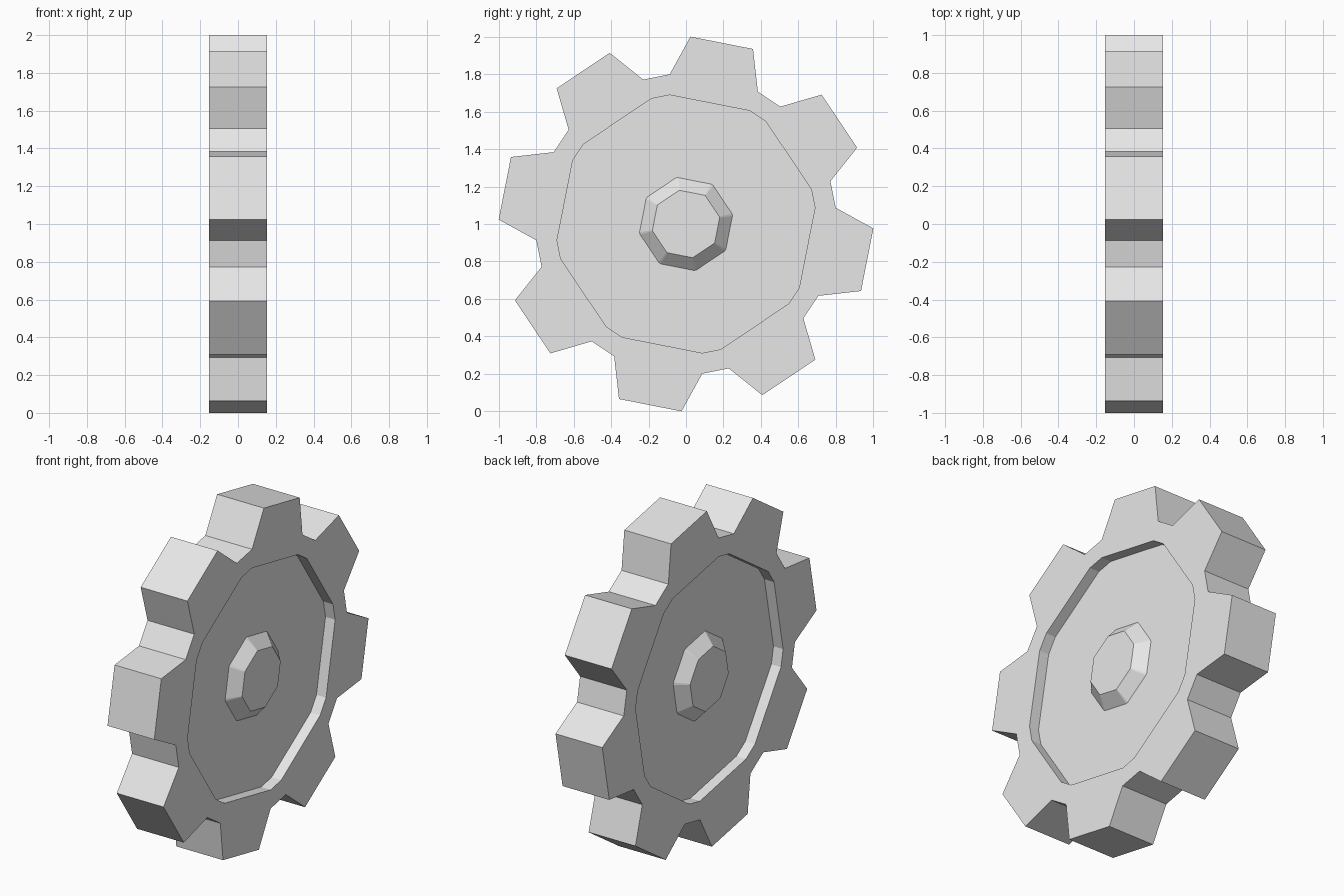
import bpy, bmesh
from math import radians, cos, sin

cube = bpy.data.objects.get("Cube")
if cube:
    bpy.data.objects.remove(cube, do_unlink=True)

TEETH = 8
TURN = 78.85          # direction of the first tooth
HALF = 0.153          # half thickness
FLOOR = 0.09          # recess floor height from the middle plane

grey = bpy.data.materials.new("plain grey")
grey.use_nodes = True
grey.diffuse_color = (0.8, 0.8, 0.8, 1)
grey.node_tree.nodes["Principled BSDF"].inputs["Base Color"].default_value = (0.8, 0.8, 0.8, 1)

bm = bmesh.new()


def ring(x, points):
    """Repeat (radius, angle) points once per tooth, around the x axis."""
    verts = []
    for i in range(TEETH):
        for r, a in points:
            t = radians(TURN + 360 / TEETH * i + a)
            verts.append(bm.verts.new((x, r * cos(t), 1 + r * sin(t))))
    return verts


def bridge(a, b):
    n = len(a)
    for i in range(n):
        j = (i + 1) % n
        bm.faces.new((a[i], a[j], b[j], b[i]))


def side(s):
    """One face of the gear: toothed rim, recess and hub."""
    teeth = ring(s * HALF, [(0.805, -17.35), (1.002, -9.8), (1.002, 9.8), (0.805, 17.35)])
    rim = ring(s * HALF, [(0.695, -18.35), (0.695, 18.35)])
    for i in range(TEETH):
        t, r = 4 * i, 2 * i
        nt, nr = (t + 4) % len(teeth), (r + 2) % len(rim)
        bm.faces.new(teeth[t:t + 4] + [rim[r + 1], rim[r]])
        bm.faces.new((teeth[t + 3], teeth[nt], rim[nr], rim[r + 1]))
    floor = ring(s * FLOOR, [(0.695, -18.35), (0.695, 18.35)])
    hub_base = ring(s * FLOOR, [(0.252, -21), (0.252, 21)])
    hub_top = ring(s * HALF, [(0.183, -21.8), (0.183, 21.8)])
    bridge(rim, floor)
    bridge(floor, hub_base)
    bridge(hub_base, hub_top)
    bm.faces.new(hub_top)
    return teeth


# Both faces, joined by the outer tooth walls
bridge(side(1), side(-1))
bmesh.ops.recalc_face_normals(bm, faces=bm.faces)

mesh = bpy.data.meshes.new("gear_wheel")
bm.to_mesh(mesh)
bm.free()
mesh.materials.append(grey)
gear = bpy.data.objects.new("gear_wheel", mesh)
bpy.context.collection.objects.link(gear)
